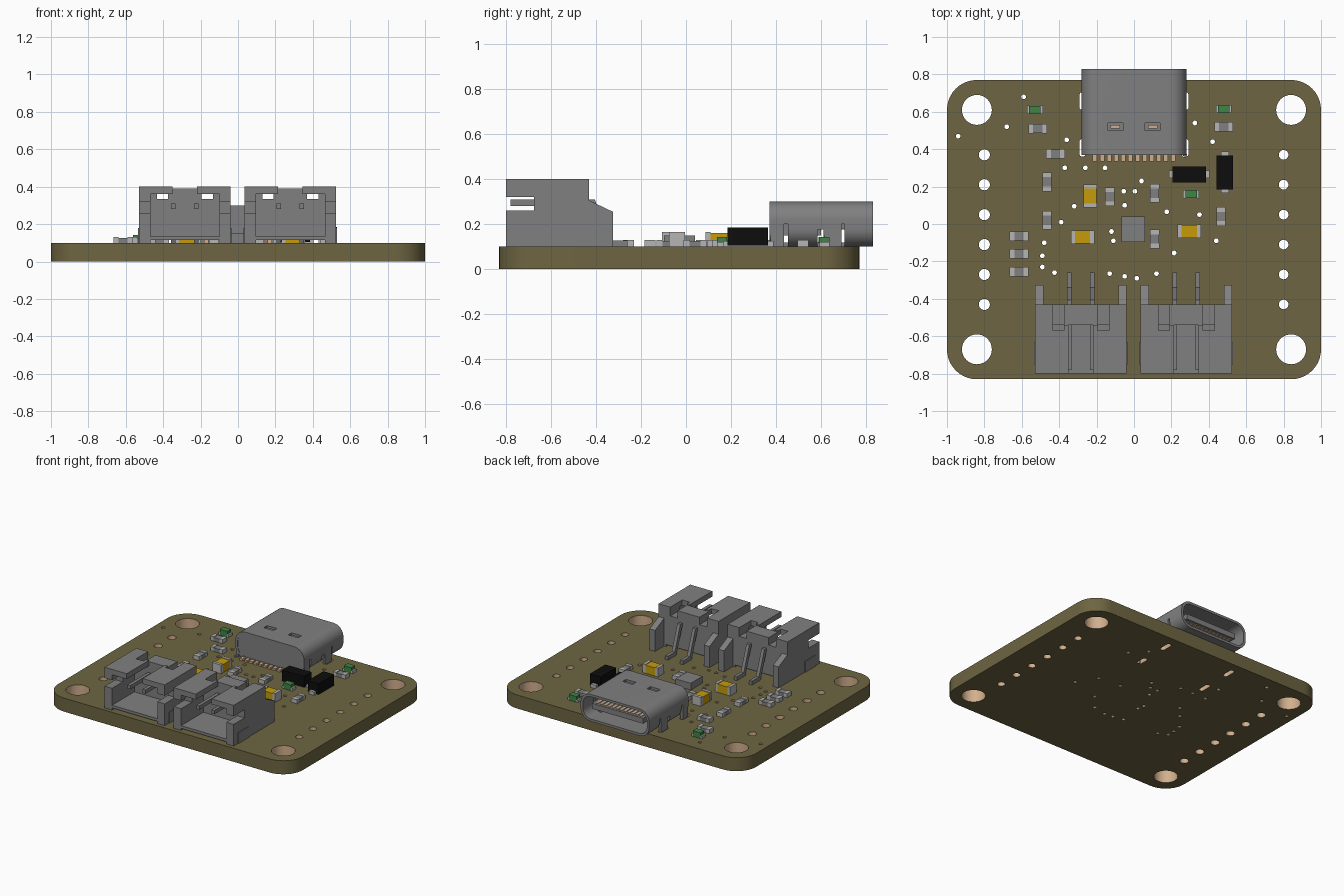
import bpy, bmesh, math

if "Cube" in bpy.data.objects:
    bpy.data.objects.remove(bpy.data.objects["Cube"])


def material(name, r, g, b):
    m = bpy.data.materials.new(name)
    m.diffuse_color = (r, g, b, 1)
    m.use_nodes = True
    m.node_tree.nodes["Principled BSDF"].inputs["Base Color"].default_value = m.diffuse_color
    return m


OLIVE = material("olive board", 0.155, 0.13, 0.054)
COPPER = material("tan copper", 0.64, 0.43, 0.27)
GREY = material("mid grey", 0.216, 0.216, 0.216)
LIGHT = material("light grey", 0.46, 0.46, 0.46)
YELLOW = material("amber yellow", 0.56, 0.33, 0.003)
GREEN = material("lamp green", 0.05, 0.23, 0.06)
BLACK = material("black", 0.004, 0.004, 0.004)

AXES = {"x": lambda a, b, t: (t, a, b),
        "y": lambda a, b, t: (a, t, b),
        "z": lambda a, b, t: (a, b, t)}


def prism(name, loops, lo, hi, axis, mats, smooth=False):
    """Extrude an outline (first loop) with holes (other loops); hole walls use the last material."""
    bm = bmesh.new()
    place = AXES[axis]
    caps = ([], [])
    for i, loop in enumerate(loops):
        ends = [[bm.verts.new(place(a, b, t)) for a, b in loop] for t in (lo, hi)]
        n = len(loop)
        for j in range(n):
            k = (j + 1) % n
            f = bm.faces.new((ends[0][j], ends[0][k], ends[1][k], ends[1][j]))
            f.material_index = len(mats) - 1 if i else 0
            for e in (0, 1):
                caps[e].append(bm.edges.get((ends[e][j], ends[e][k])))
    for edges in caps:
        bmesh.ops.triangle_fill(bm, use_beauty=True, edges=edges)
    bmesh.ops.recalc_face_normals(bm, faces=bm.faces)
    me = bpy.data.meshes.new(name)
    bm.to_mesh(me)
    bm.free()
    for m in mats:
        me.materials.append(m)
    ob = bpy.data.objects.new(name, me)
    bpy.context.collection.objects.link(ob)
    if smooth:
        smooth_shade(ob)
    return ob


def smooth_shade(ob):
    bpy.ops.object.select_all(action="DESELECT")
    ob.select_set(True)
    bpy.context.view_layer.objects.active = ob
    bpy.ops.object.shade_smooth_by_angle(angle=math.radians(35))


def rect(x0, x1, y0, y1):
    return [(x0, y0), (x1, y0), (x1, y1), (x0, y1)]


def box(name, x0, x1, y0, y1, z0, z1, mat):
    return prism(name, [rect(x0, x1, y0, y1)], z0, z1, "z", [mat])


def circle(x, y, r, n):
    return [(x + r * math.cos(2 * math.pi * i / n), y + r * math.sin(2 * math.pi * i / n))
            for i in range(n)]


def rounded(x0, x1, y0, y1, r, n=8):
    pts = []
    for q, (cx, cy) in enumerate([(x1 - r, y1 - r), (x0 + r, y1 - r),
                                  (x0 + r, y0 + r), (x1 - r, y0 + r)]):
        for i in range(n + 1):
            a = math.pi / 2 * (q + i / n)
            pts.append((cx + r * math.cos(a), cy + r * math.sin(a)))
    return pts


# Circuit board with mounting holes, pin holes, shell slots and vias
loops = [rounded(-1, 1, -0.83, 0.77, 0.16, 10)]
for s in (-1, 1):
    loops += [circle(s * 0.84, y, 0.08, 32) for y in (0.61, -0.67)]
    loops += [circle(s * 0.8, 0.37 - 0.16 * i, 0.03 if s < 0 else 0.026, 16) for i in range(6)]
    loops += [rounded(s * 0.275 - 0.017, s * 0.275 + 0.017, y0, y1, 0.016, 4)
              for y0, y1 in ((0.36, 0.455), (0.61, 0.705))]
VIAS = [(-.59, .68), (-.68, .52), (-.94, .47), (-.36, .45), (-.37, .30), (-.26, .30),
        (-.155, .30), (.325, .54), (.42, .44), (.27, .37), (.04, .23), (-.055, .175),
        (.005, .175), (-.05, .10), (-.32, .095), (-.39, .01), (.175, .065), (.35, .05),
        (.44, -.09), (.215, -.155), (.12, -.265), (.015, -.29), (-.05, -.28), (-.13, -.265),
        (-.11, -.09), (-.12, -.04), (-.48, -.10), (-.49, -.17), (-.49, -.23), (-.425, -.26)]
loops += [circle(x, y, 0.013, 10) for x, y in VIAS]
prism("circuit_board", loops, 0, 0.1, "z", [OLIVE, COPPER], smooth=True)


# Small chip parts: two end caps and a body in between
def chip_part(name, x, y, upright, length, width, cap, z_cap, z_body, mat):
    def piece(label, a0, a1, w, z, m):
        if upright:
            box(label, x - w / 2, x + w / 2, y + a0, y + a1, 0.1, z, m)
        else:
            box(label, x + a0, x + a1, y - w / 2, y + w / 2, 0.1, z, m)
    h = length / 2
    piece(name + "_body", -h + cap, h - cap, width * 0.98, z_body, mat)
    piece(name + "_cap", -h, -h + cap, width, z_cap, LIGHT)
    piece(name + "_cap", h - cap, h, width, z_cap, LIGHT)


for x, y in [(-.515, .51), (-.42, .375), (.48, .52), (-.615, -.065), (-.615, -.16), (-.615, -.255)]:
    chip_part("resistor", x, y, False, 0.1, 0.05, 0.025, 0.13, 0.126, GREY)
for x, y in [(-.465, .225), (-.465, .02), (-.13, .145), (.11, .165), (.11, -.08), (.465, .04)]:
    chip_part("resistor", x, y, True, 0.1, 0.05, 0.025, 0.13, 0.126, GREY)
for x, y in [(-.53, .61), (.48, .615), (.305, .16)]:
    chip_part("indicator_lamp", x, y, False, 0.085, 0.045, 0.012, 0.12, 0.142, GREEN)
for x, y, up in [(-.235, .15, True), (-.275, -.07, False), (.295, -.04, False)]:
    chip_part("capacitor", x, y, up, 0.125, 0.072, 0.022, 0.165, 0.16, YELLOW)

# Controller chip and the two black diodes
box("controller_chip", -0.067, 0.058, -0.097, 0.04, 0.1, 0.15, GREY)
box("diode", 0.205, 0.385, 0.222, 0.308, 0.105, 0.185, BLACK)
box("diode", 0.442, 0.53, 0.185, 0.365, 0.105, 0.185, BLACK)
box("diode_terminal", 0.465, 0.507, 0.165, 0.388, 0.1, 0.125, LIGHT)
box("diode_terminal", 0.187, 0.403, 0.245, 0.287, 0.1, 0.115, LIGHT)

# Port shell: rounded tube with side notches and two top windows
shell = prism("port_shell", [rounded(-0.28, 0.28, 0.1, 0.3, 0.08),
                             rounded(-0.262, 0.262, 0.118, 0.282, 0.064)],
              0.37, 0.83, "y", [GREY])
cutters = []
for s in (-1, 1):
    for y0, y1, z in ((0.436, 0.454, 0.2), (0.585, 0.61, 0.175), (0.69, 0.705, 0.2)):
        cutters.append(box("notch_cutter", s * 0.25 - 0.05, s * 0.25 + 0.05, y0, y1, 0.05, z, GREY))
    cutters.append(box("window_cutter", s * 0.1 - 0.04, s * 0.1 + 0.04, 0.5, 0.54, 0.26, 0.35, GREY))
for c in cutters:
    c.hide_render = True
    mod = shell.modifiers.new("cut", "BOOLEAN")
    mod.operation, mod.object, mod.solver = "DIFFERENCE", c, "EXACT"
bpy.context.view_layer.update()
shell.data = bpy.data.meshes.new_from_object(
    shell.evaluated_get(bpy.context.evaluated_depsgraph_get()))
shell.modifiers.clear()
for c in cutters:
    bpy.data.objects.remove(c)
smooth_shade(shell)

# Port inside: closing wall, tongue, contacts, solder pins and shell tabs
prism("port_front_wall", [rounded(-0.265, 0.265, 0.115, 0.285, 0.066)], 0.372, 0.4, "y", [GREY])
box("port_tongue", -0.21, 0.21, 0.4, 0.8, 0.18, 0.22, GREY)
box("port_tongue_base", -0.225, 0.225, 0.4, 0.6, 0.15, 0.25, GREY)
for i in range(12):
    x = -0.209 + 0.038 * i
    box("port_pin", x - 0.012, x + 0.012, 0.335, 0.38, 0.1, 0.115, COPPER)
    x *= 0.85
    box("port_contact", x - 0.008, x + 0.008, 0.6, 0.785, 0.176, 0.224, COPPER)
for s in (-1, 1):
    box("port_spring", s * 0.1 - 0.025, s * 0.1 + 0.025, 0.51, 0.53, 0.25, 0.28, COPPER)
    for y0, y1 in ((0.375, 0.436), (0.615, 0.69)):
        box("shell_tab", s * 0.271 - 0.009, s * 0.271 + 0.009, y0, y1, 0.03, 0.21, GREY)


# Side-entry wire sockets
def socket(cx):
    # side profile with the front latch slot, then the sloped rear arm
    side = [(-0.8, 0.1), (-0.43, 0.1), (-0.43, 0.4), (-0.8, 0.4),
            (-0.8, 0.32), (-0.675, 0.32), (-0.675, 0.26), (-0.8, 0.26)]
    arm = [(-0.43, 0.1), (-0.325, 0.1), (-0.325, 0.255), (-0.43, 0.305)]
    plate = [(0.065, -0.8), (0.19, -0.8), (0.19, -0.43), (0.15, -0.43),
             (0.15, -0.57), (0.09, -0.57), (0.09, -0.54), (0.065, -0.54)]
    pin = [(-0.78, 0.281), (-0.425, 0.281), (-0.36, 0.1), (-0.26, 0.1),
           (-0.26, 0.128), (-0.34, 0.128), (-0.405, 0.309), (-0.78, 0.309)]
    for s in (-1, 1):
        lo, hi = sorted((cx + s * 0.185, cx + s * 0.245))
        prism("socket_side_wall", [side], lo, hi, "x", [GREY])
        lo, hi = sorted((cx + s * 0.2, cx + s * 0.245))
        prism("socket_rear_arm", [arm], lo, hi, "x", [GREY])
        prism("socket_top_plate", [[(cx + s * x, y) for x, y in plate]], 0.36, 0.4, "z", [GREY])
        x = cx + s * 0.246
        box("socket_anchor", x - 0.004, x + 0.004, -0.75, -0.63, 0.1, 0.18, GREY)
        x = cx + s * 0.062
        prism("socket_pin", [pin], x - 0.012, x + 0.012, "x", [GREY])
    half = [(0.185, 0.115), (0.185, 0.4), (0.15, 0.4), (0.15, 0.335), (0.09, 0.335), (0.09, 0.39)]
    back = [(cx + x, z) for x, z in half] + [(cx - x, z) for x, z in reversed(half)]
    prism("socket_back_wall", [back], -0.54, -0.43, "y", [GREY])
    box("socket_floor", cx - 0.185, cx + 0.185, -0.8, -0.54, 0.115, 0.135, GREY)


socket(-0.284)
socket(0.28)
